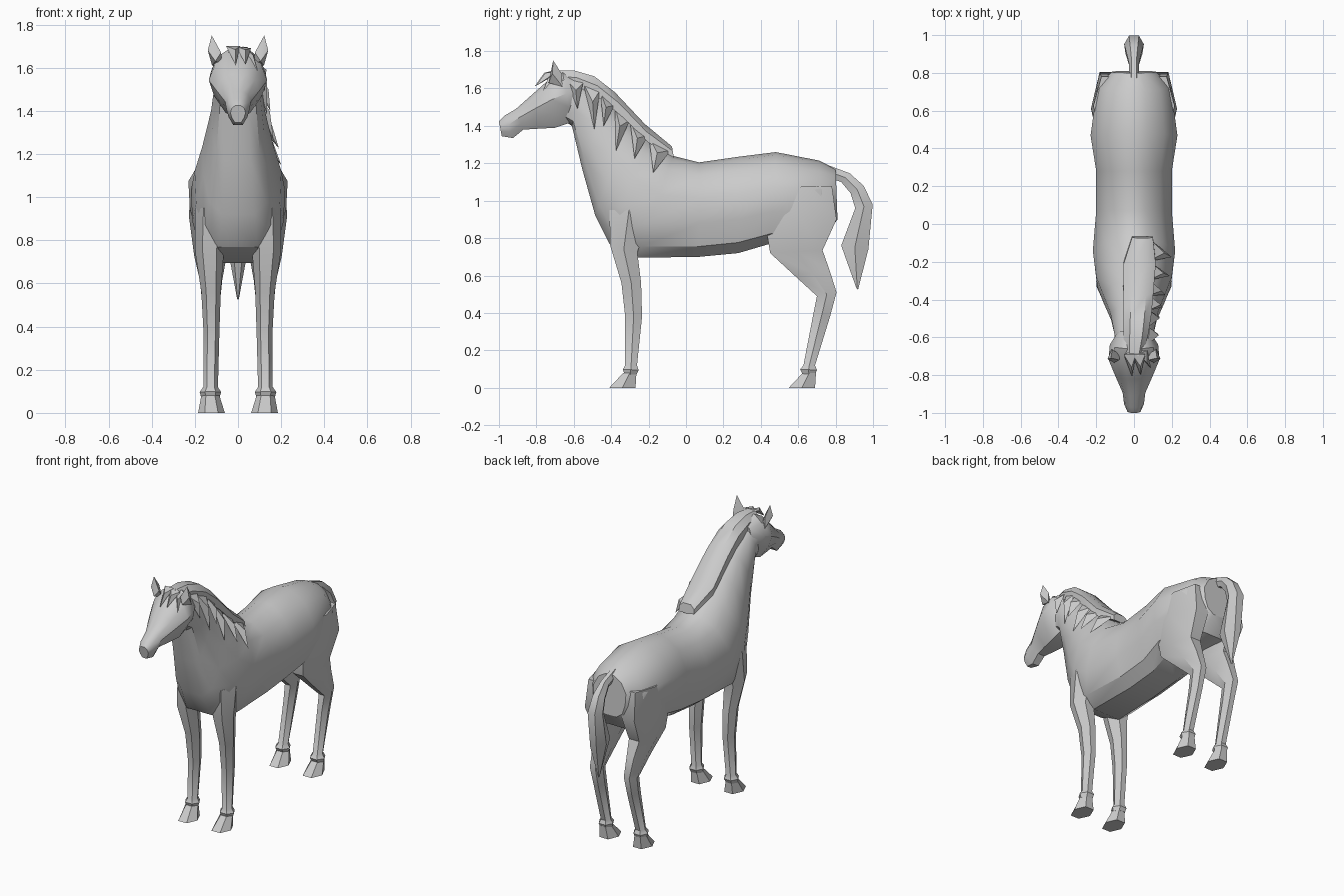
import bpy, bmesh
from mathutils import Vector


def finish(name, bm, mirror=False, angle=0.6):
    bmesh.ops.recalc_face_normals(bm, faces=bm.faces[:])
    me = bpy.data.meshes.new(name)
    bm.to_mesh(me)
    bm.free()
    ob = bpy.data.objects.new(name, me)
    bpy.context.collection.objects.link(ob)
    bpy.ops.object.select_all(action='DESELECT')
    ob.select_set(True)
    bpy.context.view_layer.objects.active = ob
    bpy.ops.object.shade_smooth_by_angle(angle=angle)
    if mirror:
        ob.modifiers.new("mirror", 'MIRROR')
    return ob


def loft(name, rows, profile, mirror=False, angle=0.6):
    """Each row: first edge point (y, z), opposite point (y, z), half width, centre x.
    The profile gives (fraction across, width factor) for half a ring."""
    bm = bmesh.new()
    rings = []
    for y1, z1, y2, z2, w, cx in rows:
        half = [(t, f) for t, f in profile]
        full = half + [(t, -f) for t, f in reversed(half) if f > 0]
        rings.append([bm.verts.new((cx + f * w, y1 + (y2 - y1) * t, z1 + (z2 - z1) * t))
                      for t, f in full])
    n = len(rings[0])
    for a, b in zip(rings, rings[1:]):
        for i in range(n):
            j = (i + 1) % n
            bm.faces.new((a[i], a[j], b[j], b[i]))
    bm.faces.new(rings[0])
    bm.faces.new(rings[-1])
    return finish(name, bm, mirror, angle)


def hull(name, points, mirror=False):
    bm = bmesh.new()
    for p in points:
        bm.verts.new(p)
    res = bmesh.ops.convex_hull(bm, input=bm.verts[:])
    loose = [v for v in bm.verts if not v.link_faces]
    bmesh.ops.delete(bm, geom=loose, context='VERTS')
    return finish(name, bm, mirror)


def lock(name, a, b, tip, push):
    """Pointed tuft of hair: two roots, a tip and a raised ridge."""
    a, b, tip, push = map(Vector, (a, b, tip, push))
    mid = (a + b) * 0.3 + tip * 0.4
    hull(name, [a, b, tip, mid + push, (a + b) / 2 - push * 0.5])


HEX = [(0, 0.5), (0.5, 1), (1, 0.5)]

# Torso and neck
loft("body", [
    (.80, 1.17, .81, .90, .12, 0),
    (.71, 1.215, .74, .80, .195, 0),
    (.48, 1.26, .45, .77, .23, 0),
    (.28, 1.235, .28, .72, .20, 0),
    (.07, 1.205, .07, .70, .20, 0),
    (-.07, 1.24, -.26, .695, .218, 0),
    (-.20, 1.34, -.41, .77, .20, 0),
    (-.30, 1.43, -.485, .92, .165, 0),
    (-.42, 1.54, -.555, 1.17, .125, 0),
    (-.55, 1.63, -.61, 1.40, .105, 0),
    (-.66, 1.67, -.64, 1.42, .10, 0),
], [(0, 0), (.03, .3), (.14, .7), (.38, 1), (.65, .97), (.89, .8), (1, .45)])

# Head
loft("head", [
    (-1.0, 1.425, -.985, 1.345, .035, 0),
    (-.97, 1.455, -.925, 1.335, .053, 0),
    (-.91, 1.49, -.87, 1.38, .06, 0),
    (-.82, 1.57, -.79, 1.385, .098, 0),
    (-.73, 1.65, -.70, 1.39, .135, 0),
    (-.66, 1.685, -.61, 1.42, .128, 0),
    (-.57, 1.66, -.57, 1.46, .085, 0),
], [(0, .35), (.15, .8), (.42, 1), (.7, .82), (1, .42)])

# Ears
hull("ears", [(.075, -.69, 1.62), (.12, -.66, 1.61), (.078, -.72, 1.67), (.14, -.715, 1.68),
              (.115, -.665, 1.68), (.105, -.735, 1.63), (.122, -.71, 1.75)], True)

# Legs, from shoulder or hip down to the pastern
loft("front_legs", [
    (-.41, .95, -.20, .95, .08, .12),
    (-.405, .76, -.26, .72, .066, .132),
    (-.345, .56, -.24, .56, .045, .125),
    (-.325, .38, -.235, .38, .037, .123),
    (-.325, .12, -.262, .12, .034, .127),
    (-.338, .098, -.253, .095, .05, .128),
    (-.328, .07, -.265, .07, .042, .128),
], HEX, True)
loft("hind_legs", [
    (.47, 1.07, .78, 1.08, .085, .13),
    (.415, .93, .805, .90, .092, .136),
    (.45, .72, .73, .735, .075, .128),
    (.58, .60, .767, .63, .052, .125),
    (.70, .49, .805, .51, .040, .125),
    (.68, .39, .77, .38, .034, .124),
    (.628, .12, .69, .12, .034, .127),
    (.61, .098, .70, .095, .05, .128),
    (.625, .07, .69, .07, .042, .128),
], HEX, True)

# Hooves
for name, y in (("front_hooves", -.41), ("hind_hooves", .55)):
    loft(name, [
        (y + .075, .08, y + .145, .08, .042, .128),
        (y, 0, y + .14, 0, .062, .123),
    ], HEX, True)

# Tail
loft("tail", [
    (.76, 1.19, .77, 1.12, .025, 0),
    (.875, 1.147, .83, 1.10, .027, 0),
    (.95, 1.08, .88, 1.04, .042, 0),
    (.998, .98, .905, .96, .052, 0),
    (.975, .74, .83, .76, .045, 0),
    (.92, .525, .912, .53, .004, 0),
], HEX)

# Mane: raised crest strip, then tufts hanging on one side
loft("mane_crest", [
    (-.70, 1.695, -.67, 1.62, .05, 0),
    (-.60, 1.697, -.56, 1.60, .066, .01),
    (-.49, 1.665, -.45, 1.54, .075, .018),
    (-.38, 1.58, -.33, 1.44, .08, .023),
    (-.22, 1.41, -.20, 1.31, .085, .03),
    (-.075, 1.29, -.065, 1.23, .055, .045),
], [(0, .5), (.4, 1), (1, 1)])

roots = [(-.64, 1.65), (-.55, 1.63), (-.46, 1.59), (-.38, 1.51), (-.30, 1.43), (-.20, 1.35), (-.08, 1.27)]
tips = [(.125, -.58, 1.49), (.135, -.49, 1.38), (.15, -.44, 1.40),
        (.165, -.375, 1.265), (.19, -.275, 1.225), (.20, -.175, 1.15)]
for i, tip in enumerate(tips):
    (ya, za), (yb, zb) = roots[i], roots[i + 1]
    lock("mane_lock", (.07, ya, za), (.085, yb, zb), tip, (.035, 0, .01))

# Forelock
for a, b, tip in [((-.055, -.69, 1.70), (.01, -.69, 1.70), (-.01, -.81, 1.61)),
                  ((-.01, -.69, 1.70), (.06, -.69, 1.69), (.035, -.80, 1.615)),
                  ((.02, -.69, 1.70), (.07, -.67, 1.67), (.095, -.77, 1.57))]:
    lock("forelock", a, b, tip, (.005, -.02, .02))
